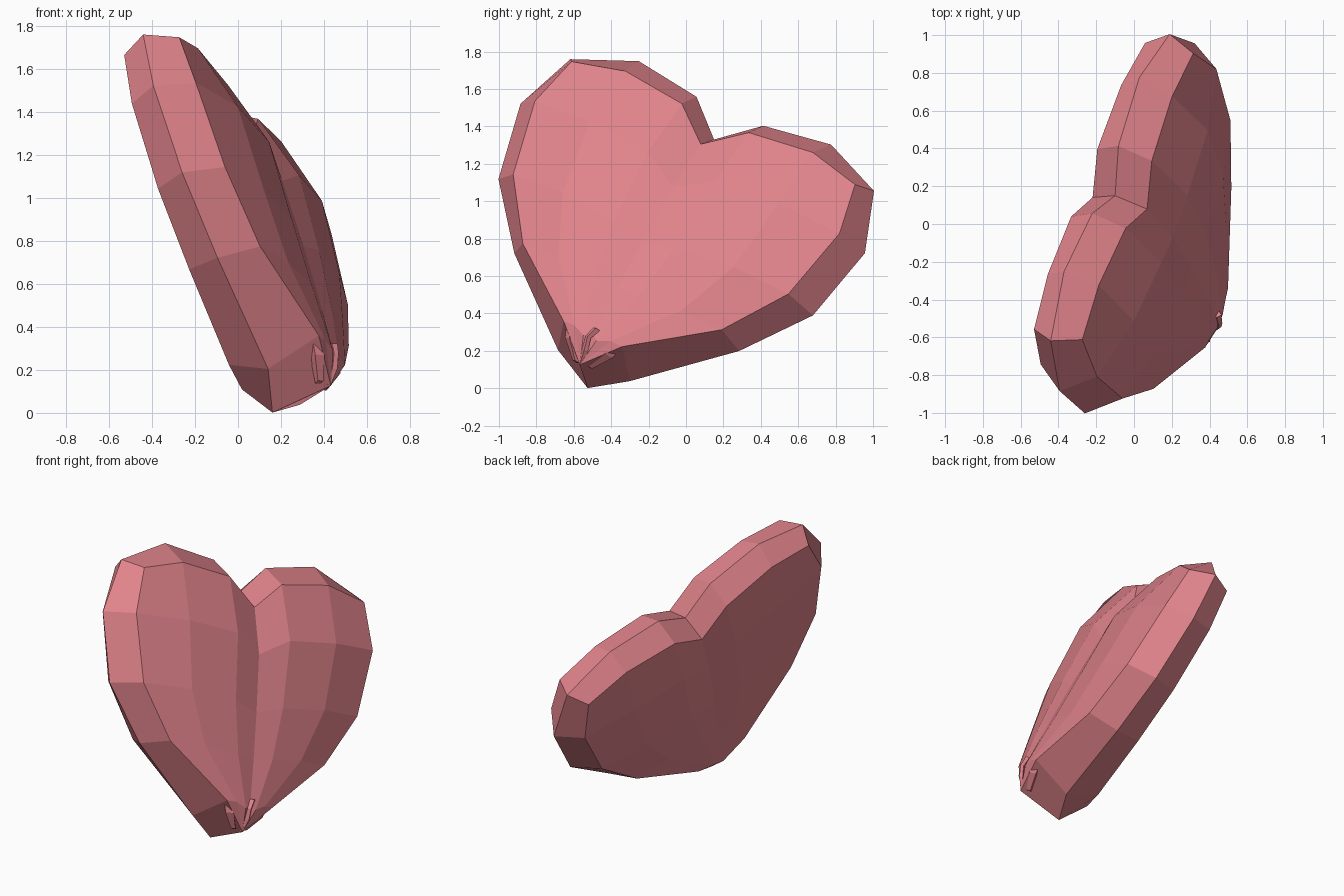
import bpy, bmesh
from mathutils import Vector

if "Cube" in bpy.data.objects:
    bpy.data.objects.remove(bpy.data.objects["Cube"])

# Tilted frame of the heart: sideways, towards the notch, out of the front face
SIDE = Vector((0.338, 0.871, -0.378))
UP = Vector((-0.184, 0.449, 0.873))
OUT = Vector((0.93, -0.20, 0.30))
NOTCH = Vector((-0.10, 0.15, 1.33))


def place(s, w, n):
    return NOTCH + SIDE * s + UP * w + OUT * n


rose = bpy.data.materials.new("rose_pink")
rose.diffuse_color = (0.75, 0.23, 0.26, 1)
rose.use_nodes = True
rose.node_tree.nodes["Principled BSDF"].inputs["Base Color"].default_value = rose.diffuse_color

# Half outlines from notch to tip: sideways, height, depth
MID = [(0, 0, 0), (.205, .18, -.02), (.59, .235, -.03), (.932, .092, -.01),
       (1.057, -.245, .02), (.965, -.675, .045), (.69, -1.015, .055),
       (.22, -1.405, .06), (0, -1.515, -.02)]
FRONT = [(0, -.085, .165), (.205, .08, .15), (.575, .122, .14), (.87, .053, .14),
         (.935, -.235, .19), (.845, -.655, .22), (.61, -.985, .245),
         (.18, -1.30, .32), (0, -1.475, .28)]
BACK_DEPTH = [-.145, -.16, -.15, -.135, -.13, -.115, -.11, -.13, -.14]
BACK = [(s, w, d) for (s, w, _), d in zip(FRONT, BACK_DEPTH)]
BACK[-1] = (0, -1.35, -.14)


def mirrored(half):
    return half + [(-s, w, n) for s, w, n in half[-2:0:-1]]


def finish(name, bm):
    bmesh.ops.recalc_face_normals(bm, faces=bm.faces)
    me = bpy.data.meshes.new(name)
    bm.to_mesh(me)
    bm.free()
    me.materials.append(rose)
    ob = bpy.data.objects.new(name, me)
    bpy.context.collection.objects.link(ob)


def bridge(bm, a, b):
    for i in range(len(a)):
        j = (i + 1) % len(a)
        bm.faces.new((a[i], a[j], b[j], b[i]))


# Puffed face: columns fan from the two lobes to the tip, with a shallow centre valley
def padded_face(bm, ring, half, depths):
    count = len(ring)
    centre = [bm.verts.new(place(0, half[r + 3][1] - drop, depths[r][0]))
              for r, drop in enumerate((0, .14, .08, .03, 0)) if r > 0]
    for sign in (1, -1):
        rim = [ring[(sign * i) % count] for i in range(9)]
        rows = [rim[0:4]]
        for r in range(1, 5):
            s, w, _ = half[r + 3]
            cols = [bm.verts.new(place(sign * s * f, w - d, n))
                    for f, d, n in ((.22, .03, depths[r][1]), (.62, 0, depths[r][2]))]
            rows.append([centre[r - 1]] + cols + [rim[r + 3]])
        for a, b in zip(rows, rows[1:]):
            for i in range(3):
                bm.faces.new((a[i], a[i + 1], b[i + 1], b[i]))
        for i in range(3):
            bm.faces.new((rows[-1][i], rows[-1][i + 1], rim[8]))


# Padded heart: three rims and two puffed faces
bm = bmesh.new()
rings = [[bm.verts.new(place(*p)) for p in mirrored(h)] for h in (BACK, MID, FRONT)]
for a, b in zip(rings, rings[1:]):
    bridge(bm, a, b)
padded_face(bm, rings[2], FRONT, [None, (.255, .285, .27), (.29, .31, .295),
                                  (.31, .325, .30), (.325, .335, .33)])
padded_face(bm, rings[0], BACK, [None, (-.165, -.19, -.175), (-.16, -.175, -.16),
                                 (-.15, -.155, -.14), (-.14, -.14, -.135)])
finish("heart_body", bm)


# Tapered strip with a square section, used for the curl and gathers at the tip
def strand(name, path, radii):
    bm = bmesh.new()
    loops = [[bm.verts.new(place(s + a * r, w, n + b * r))
              for a, b in ((1, 0), (0, 1), (-1, 0), (0, -1))]
             for (s, w, n), r in zip(path, radii)]
    for a, b in zip(loops, loops[1:]):
        bridge(bm, a, b)
    bm.faces.new(loops[0])
    bm.faces.new(loops[-1])
    finish(name, bm)


strand("tip_curl", [(0, -1.47, .27), (0, -1.40, .31), (-.01, -1.33, .335), (.01, -1.27, .33)],
       [.012, .018, .016, .02])
for side, label in ((1, "right"), (-1, "left")):
    strand("tip_gather_" + label,
           [(side * .04, -1.46, .24), (side * .11, -1.37, .275), (side * .17, -1.27, .29)],
           [.02, .035, .012])
